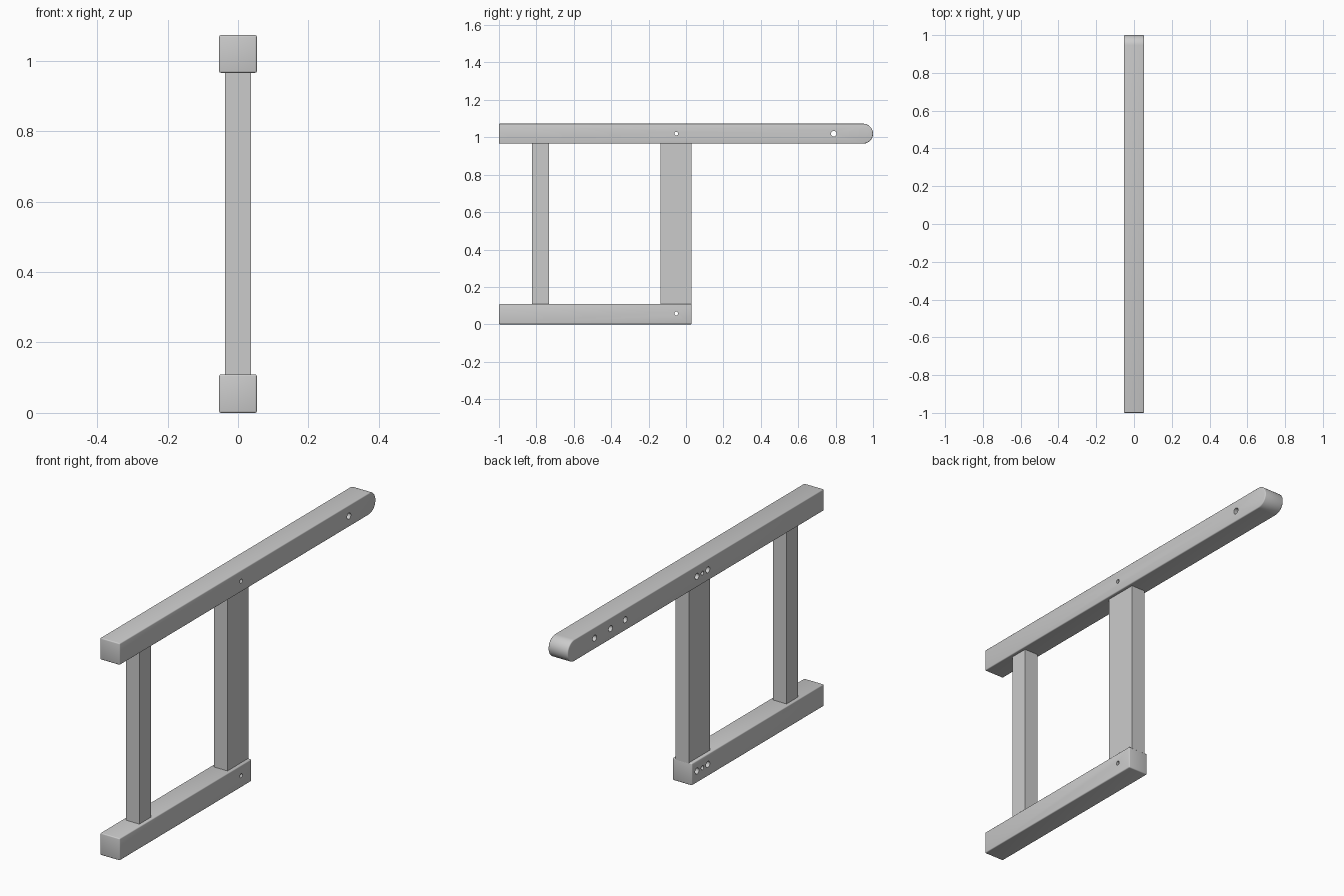
import bpy, bmesh, math
from mathutils import Matrix, Vector

cube = bpy.data.objects.get("Cube")
if cube:
    bpy.data.objects.remove(cube, do_unlink=True)

grey = bpy.data.materials.new("light_grey")
grey.use_nodes = True
grey.diffuse_color = (0.6, 0.6, 0.6, 1)
grey.node_tree.nodes["Principled BSDF"].inputs["Base Color"].default_value = (0.6, 0.6, 0.6, 1)

HALF = 0.0535        # half the square section of a rail
HEIGHT = 2 * HALF


def make_object(name, bm):
    bmesh.ops.recalc_face_normals(bm, faces=bm.faces[:])
    mesh = bpy.data.meshes.new(name)
    bm.to_mesh(mesh)
    bm.free()
    mesh.materials.append(grey)
    obj = bpy.data.objects.new(name, mesh)
    bpy.context.collection.objects.link(obj)
    return obj


def prism(outline):
    """Extrude a (y, z) outline across the rail width."""
    bm = bmesh.new()
    face = bm.faces.new([bm.verts.new((-HALF, y, z)) for y, z in outline])
    out = bmesh.ops.extrude_face_region(bm, geom=[face])
    verts = [v for v in out["geom"] if isinstance(v, bmesh.types.BMVert)]
    bmesh.ops.translate(bm, verts=verts, vec=(2 * HALF, 0, 0))
    bmesh.ops.recalc_face_normals(bm, faces=bm.faces[:])
    return bm


def drill(obj, holes):
    """Cut (y, z, radius, depth) holes inward from the -x side."""
    bm = bmesh.new()
    for y, z, radius, depth in holes:
        length = depth + 0.02
        x = -HALF - 0.02 + length / 2
        place = Matrix.Translation((x, y, z)) @ Matrix.Rotation(math.pi / 2, 4, "Y")
        bmesh.ops.create_cone(bm, cap_ends=True, segments=24, radius1=radius,
                              radius2=radius, depth=length, matrix=place)
    cutter = make_object("hole_cutter", bm)
    cutter.hide_render = True
    mod = obj.modifiers.new("holes", "BOOLEAN")
    mod.operation = "DIFFERENCE"
    mod.solver = "EXACT"
    mod.object = cutter
    bpy.context.view_layer.update()
    graph = bpy.context.evaluated_depsgraph_get()
    mesh = bpy.data.meshes.new_from_object(obj.evaluated_get(graph))
    obj.modifiers.clear()
    obj.data = mesh
    bpy.data.objects.remove(cutter, do_unlink=True)


def rail(name, outline, holes):
    bm = prism(outline)
    sharp = [e for e in bm.edges if e.calc_face_angle(0) > 0.6]
    bmesh.ops.bevel(bm, geom=sharp, offset=0.005, segments=3, profile=0.5, affect="EDGES")
    obj = make_object(name, bm)
    drill(obj, holes)
    bpy.ops.object.select_all(action="DESELECT")
    obj.select_set(True)
    bpy.context.view_layer.objects.active = obj
    bpy.ops.object.shade_smooth_by_angle(angle=math.radians(35))


def post(name, y0, y1, z0, z1):
    bm = bmesh.new()
    bmesh.ops.create_cube(bm, size=1)
    bmesh.ops.scale(bm, verts=bm.verts[:], vec=(0.074, y1 - y0, z1 - z0))
    bmesh.ops.translate(bm, verts=bm.verts[:], vec=Vector((0, (y0 + y1) / 2, (z0 + z1) / 2)))
    make_object(name, bm)


def joint_holes(z):
    """A small through hole between two larger blind ones."""
    return [(-0.052, z, 0.010, 0.2), (-0.010, z, 0.015, 0.06), (-0.095, z, 0.015, 0.06)]


# Lower rail
low_mid = HALF + 0.001
rail("lower_rail",
     [(-1, 0), (0.03, 0), (0.03, HEIGHT + 0.002), (-1, HEIGHT + 0.002)],
     joint_holes(0.058))

# Upper rail with a rounded rear end
z_low = 0.966
z_mid = z_low + HALF
steps = 20
arc = [(1 - HALF + HALF * math.cos(a), z_mid + HALF * math.sin(a))
       for a in (math.pi * (i / steps - 0.5) for i in range(steps + 1))]
rail("upper_rail",
     [(-1, z_low)] + arc + [(-1, z_low + HEIGHT)],
     joint_holes(z_mid) + [(0.79, z_mid, 0.015, 0.2),
                           (0.665, z_mid, 0.015, 0.06),
                           (0.55, z_mid, 0.015, 0.06)])

# Upright posts
post("front_post", -0.823, -0.732, 0.105, 0.97)
post("rear_post", -0.135, 0.03, 0.105, 0.97)
